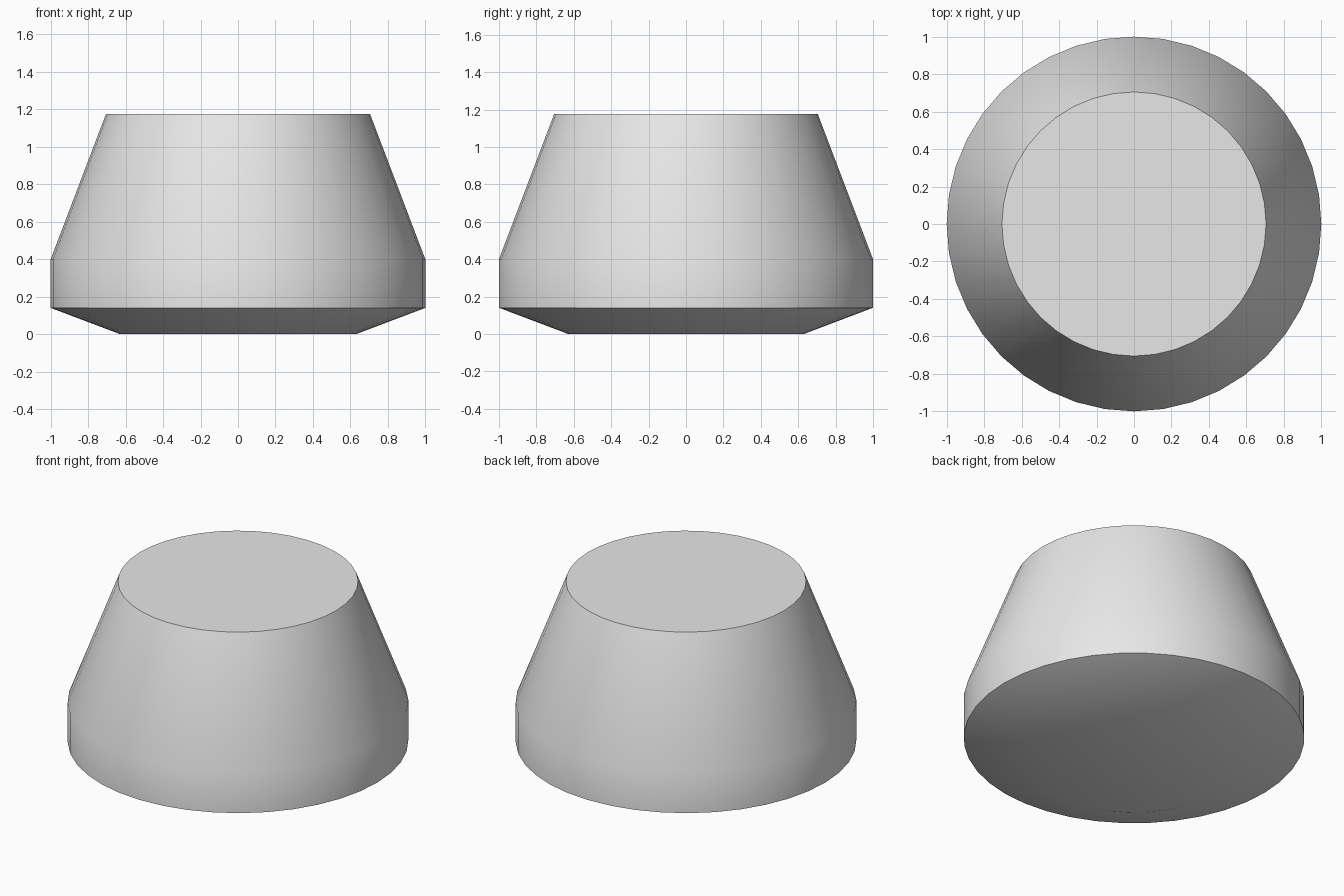
import bpy
import bmesh
import math

default_cube = bpy.data.objects.get("Cube")
if default_cube:
    bpy.data.objects.remove(default_cube, do_unlink=True)

SIDES = 40
# radius and height of each ring, from base to top
PROFILE = [(0.63, 0.0), (1.0, 0.14), (1.0, 0.4), (0.705, 1.175)]

# Plain grey
grey = bpy.data.materials.new("light grey")
grey.use_nodes = True
color = (0.8, 0.8, 0.8, 1.0)
grey.diffuse_color = color
grey.node_tree.nodes["Principled BSDF"].inputs["Base Color"].default_value = color

# Tapered body, lathed from the profile and closed at both ends
bm = bmesh.new()
rings = []
for radius, z in PROFILE:
    angles = [math.tau * i / SIDES for i in range(SIDES)]
    rings.append([bm.verts.new((radius * math.cos(a), radius * math.sin(a), z)) for a in angles])
for low, high in zip(rings, rings[1:]):
    for i in range(SIDES):
        j = (i + 1) % SIDES
        bm.faces.new((low[i], low[j], high[j], high[i]))
bm.faces.new(rings[0][::-1])
bm.faces.new(rings[-1])

mesh = bpy.data.meshes.new("tapered_body")
bm.to_mesh(mesh)
bm.free()
mesh.materials.append(grey)
body = bpy.data.objects.new("tapered_body", mesh)
bpy.context.collection.objects.link(body)

# Smooth the gentle bends, keep the rims sharp
bpy.ops.object.select_all(action="DESELECT")
body.select_set(True)
bpy.context.view_layer.objects.active = body
bpy.ops.object.shade_smooth_by_angle(angle=math.radians(30))
